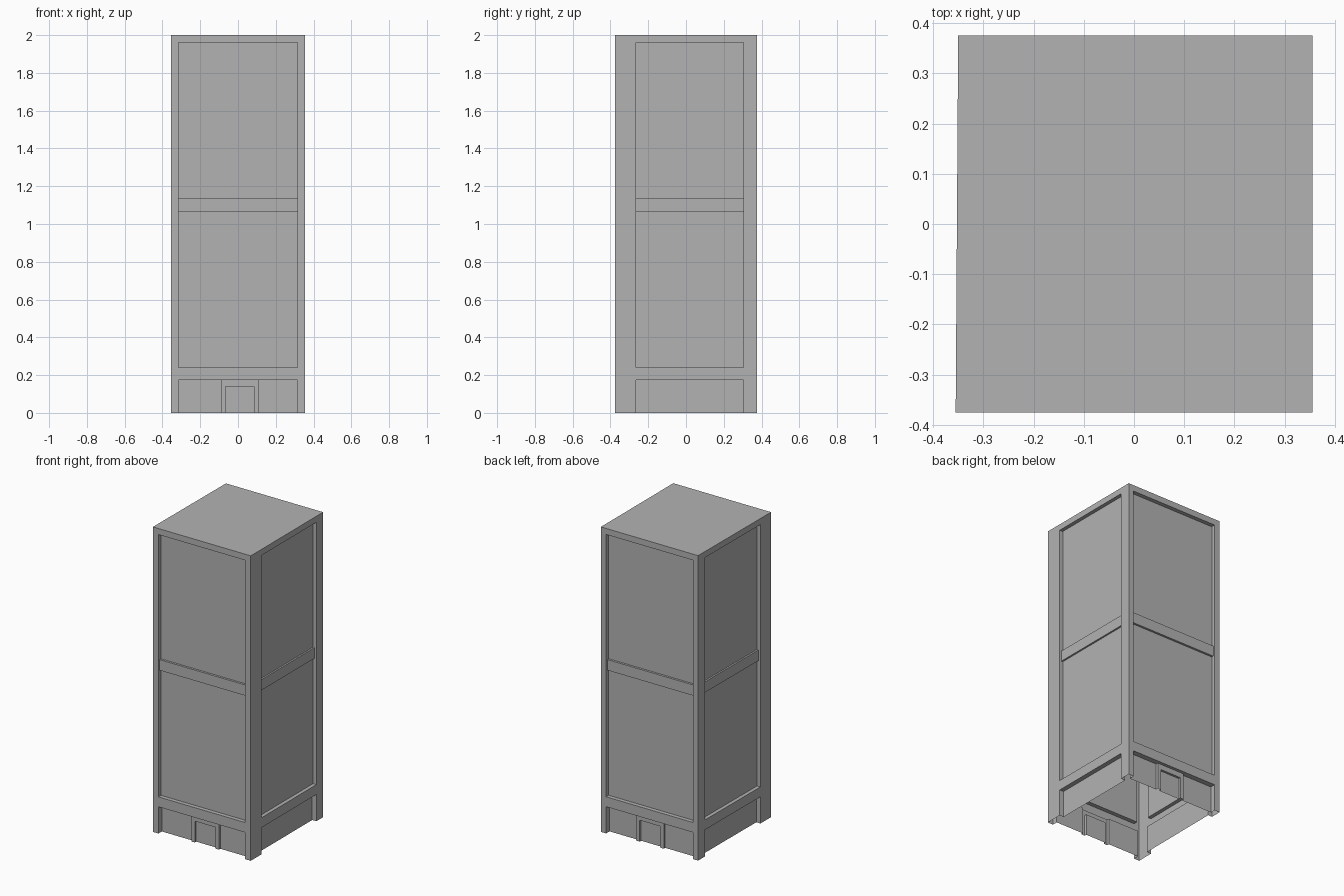
import bpy
import bmesh
from mathutils import Vector

cube = bpy.data.objects.get("Cube")
if cube:
    bpy.data.objects.remove(cube, do_unlink=True)

GREY = 0.45
HEIGHT = 2.0
# Footprint corners, anticlockwise from front
FL, FR = Vector((-0.355, -0.375, 0)), Vector((0.355, -0.375, 0))
BR, BL = Vector((0.355, 0.375, 0)), Vector((-0.35, 0.375, 0))

mat = bpy.data.materials.new("concrete grey")
mat.use_nodes = True
mat.diffuse_color = (GREY, GREY, GREY, 1)
mat.node_tree.nodes["Principled BSDF"].inputs["Base Color"].default_value = (GREY, GREY, GREY, 1)


def make_object(name, bm):
    mesh = bpy.data.meshes.new(name)
    bmesh.ops.remove_doubles(bm, verts=bm.verts, dist=0.0005)
    bm.to_mesh(mesh)
    bm.free()
    mesh.materials.append(mat)
    obj = bpy.data.objects.new(name, mesh)
    bpy.context.collection.objects.link(obj)


def make_wall(name, a, b, recesses):
    """Thin wall from a to b; each recess is (u0, u1, z0, z1, depth), u from wall centre."""
    along = (b - a).normalized()
    inward = Vector((-along.y, along.x, 0))
    mid, half = (a + b) / 2, (b - a).length / 2
    us = sorted({-half, half} | {u for r in recesses for u in r[:2]})
    zs = sorted({0.0, HEIGHT} | {z for r in recesses for z in r[2:4]})

    def depth(i, j):
        u, z = (us[i] + us[i + 1]) / 2, (zs[j] + zs[j + 1]) / 2
        d = 0.0
        for u0, u1, z0, z1, rd in recesses:
            if u0 < u < u1 and z0 < z < z1:
                d = rd
        return d

    bm = bmesh.new()

    def quad(*points):
        bm.faces.new([bm.verts.new(mid + along * u + inward * d + Vector((0, 0, z)))
                      for u, z, d in points])

    for i in range(len(us) - 1):
        for j in range(len(zs) - 1):
            u0, u1, z0, z1 = us[i], us[i + 1], zs[j], zs[j + 1]
            d = depth(i, j)
            quad((u0, z0, d), (u1, z0, d), (u1, z1, d), (u0, z1, d))
            # Reveals where neighbouring cells differ in depth
            if i + 2 < len(us) and depth(i + 1, j) != d:
                e = depth(i + 1, j)
                quad((u1, z0, d), (u1, z0, e), (u1, z1, e), (u1, z1, d))
            if j + 2 < len(zs) and depth(i, j + 1) != d:
                e = depth(i, j + 1)
                quad((u0, z1, d), (u1, z1, d), (u1, z1, e), (u0, z1, e))
    bmesh.ops.remove_doubles(bm, verts=bm.verts, dist=0.0005)
    bmesh.ops.dissolve_limit(bm, angle_limit=0.01, verts=bm.verts, edges=bm.edges)
    make_object(name, bm)


def bays(u0, u1, panel, band, ground):
    """Tall panel crossed by a floor band, above a recessed ground storey."""
    return [(u0, u1, 0.24, 1.96, panel),
            (u0, u1, 1.065, 1.135, band),
            (u0, u1, 0.0, 0.175, ground)]


def entrance(centre):
    """Door surround with the door set back in it."""
    return [(centre - 0.1, centre + 0.1, 0.0, 0.175, 0.02),
            (centre - 0.075, centre + 0.075, 0.0, 0.14, 0.035)]


# Front and back walls with entrances
make_wall("front_wall", FL, FR, bays(-0.315, 0.315, 0.027, 0.013, 0.035) + entrance(0.01))
make_wall("back_wall", BR, BL, bays(-0.315, 0.315, 0.027, 0.013, 0.035) + entrance(-0.01))

# Side walls, with the wider pillar towards the front
make_wall("left_wall", FR, BR, bays(-0.265, 0.305, 0.024, 0.013, 0.03))
make_wall("right_wall", BL, FL, bays(-0.305, 0.265, 0.024, 0.013, 0.03))

# Flat roof
roof = bmesh.new()
roof.faces.new([roof.verts.new(p + Vector((0, 0, HEIGHT))) for p in (FL, FR, BR, BL)])
make_object("roof", roof)
